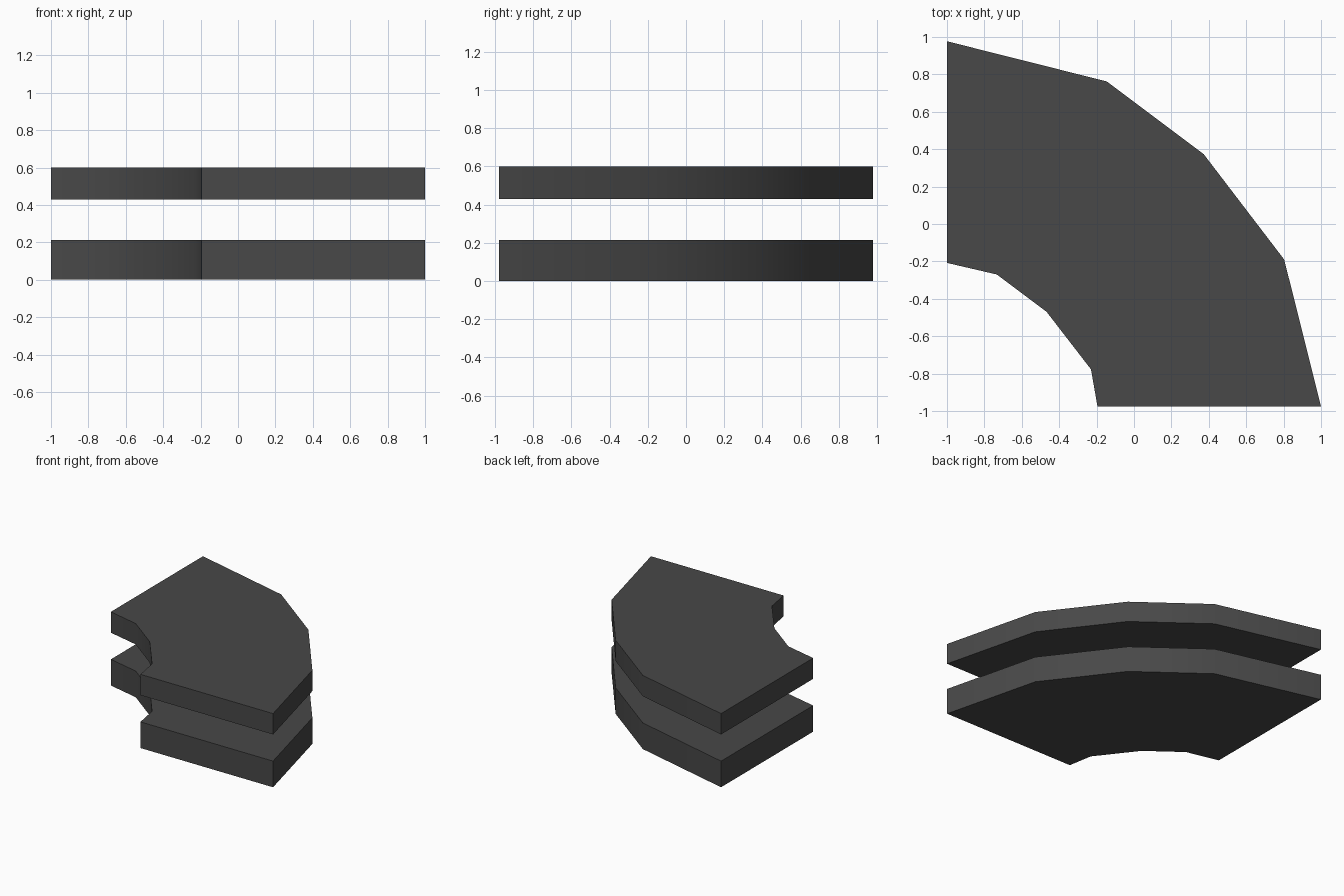
import bpy, bmesh, math

if "Cube" in bpy.data.objects:
    bpy.data.objects.remove(bpy.data.objects["Cube"])

# One dark grey for the whole model
grey = bpy.data.materials.new("dark grey")
grey.diffuse_color = (0.065, 0.065, 0.065, 1)
grey.use_nodes = True
grey.node_tree.nodes["Principled BSDF"].inputs["Base Color"].default_value = grey.diffuse_color

# Curved plan: outer arc, then inner arc back
OUTER = [(-1, 0.977), (-0.145, 0.762), (0.373, 0.373), (0.803, -0.19), (1, -0.977)]
INNER = [(-0.195, -0.977), (-0.23, -0.777), (-0.467, -0.47), (-0.733, -0.27), (-1, -0.208)]


def slab(name, z0, z1):
    """Extrude the curved plan between two heights."""
    bm = bmesh.new()
    base = bm.faces.new([bm.verts.new((x, y, z0)) for x, y in OUTER + INNER])
    ext = bmesh.ops.extrude_face_region(bm, geom=[base], use_keep_orig=True)
    verts = [v for v in ext["geom"] if isinstance(v, bmesh.types.BMVert)]
    bmesh.ops.translate(bm, verts=verts, vec=(0, 0, z1 - z0))
    bmesh.ops.recalc_face_normals(bm, faces=bm.faces)
    mesh = bpy.data.meshes.new(name)
    bm.to_mesh(mesh)
    bm.free()
    mesh.materials.append(grey)
    ob = bpy.data.objects.new(name, mesh)
    bpy.context.collection.objects.link(ob)
    # Smooth arcs, sharp rims and ends
    bpy.ops.object.select_all(action='DESELECT')
    ob.select_set(True)
    bpy.context.view_layer.objects.active = ob
    bpy.ops.object.shade_smooth_by_angle(angle=math.radians(40))
    return ob


slab("lower_slab", 0.0, 0.213)
slab("upper_slab", 0.43, 0.6)
